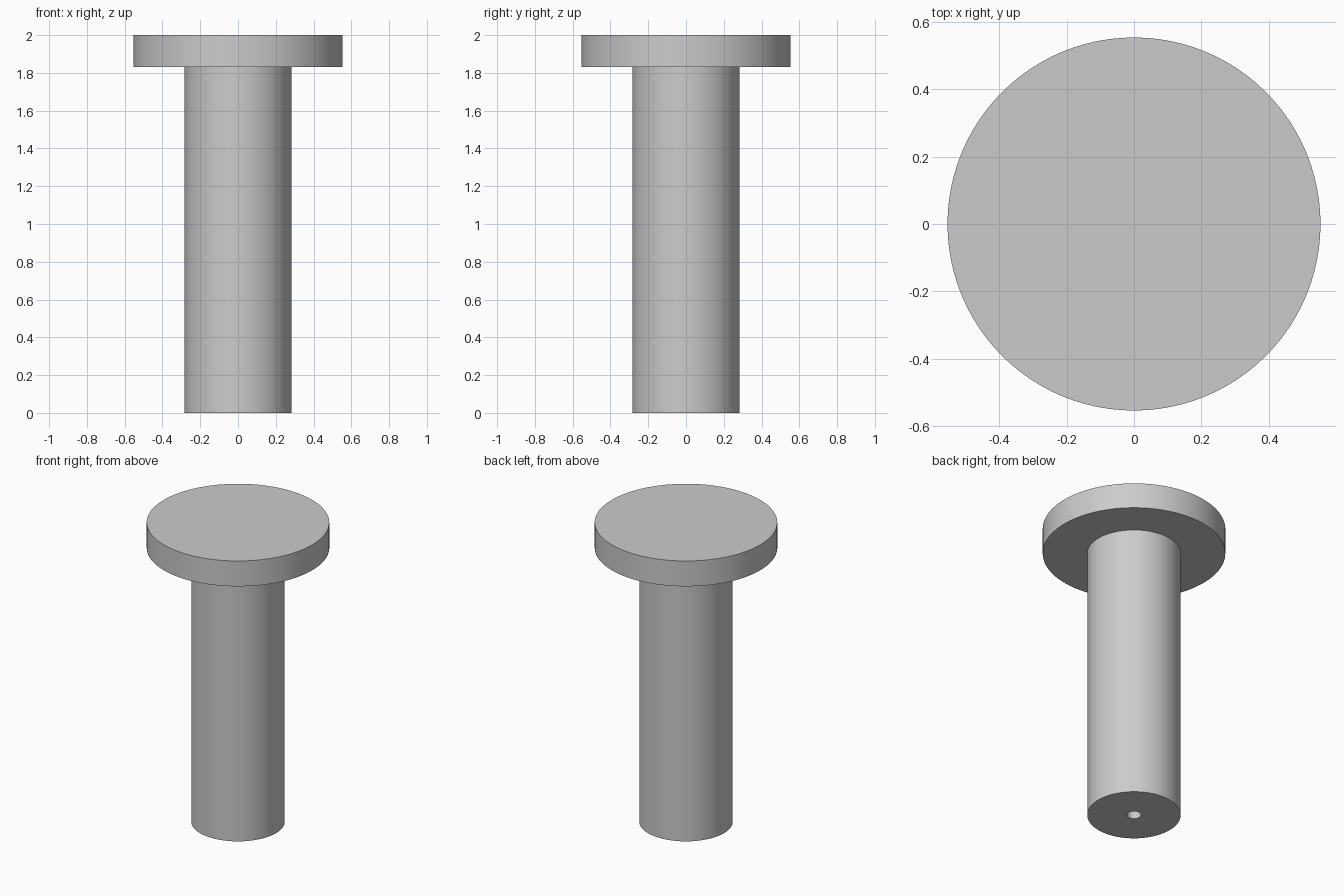
import bpy, bmesh, math

cube = bpy.data.objects.get("Cube")
if cube:
    bpy.data.objects.remove(cube, do_unlink=True)

SEGMENTS = 96
grey = bpy.data.materials.new("light_grey")
grey.use_nodes = True
colour = (0.6, 0.6, 0.6, 1)
grey.diffuse_color = colour
grey.node_tree.nodes["Principled BSDF"].inputs["Base Color"].default_value = colour


def lathe(name, profile):
    """Revolve a (radius, height) profile around z."""
    bm = bmesh.new()
    verts = [bm.verts.new((r, 0, z)) for r, z in profile]
    edges = [bm.edges.new(pair) for pair in zip(verts, verts[1:])]
    bmesh.ops.spin(bm, geom=verts + edges, cent=(0, 0, 0), axis=(0, 0, 1),
                   angle=math.tau, steps=SEGMENTS, use_merge=True)
    bmesh.ops.remove_doubles(bm, verts=bm.verts, dist=1e-5)
    bmesh.ops.recalc_face_normals(bm, faces=bm.faces)
    mesh = bpy.data.meshes.new(name)
    bm.to_mesh(mesh)
    bm.free()
    mesh.materials.append(grey)
    obj = bpy.data.objects.new(name, mesh)
    bpy.context.collection.objects.link(obj)
    bpy.ops.object.select_all(action='DESELECT')
    obj.select_set(True)
    bpy.context.view_layer.objects.active = obj
    bpy.ops.object.shade_smooth_by_angle(angle=math.radians(30))
    return obj


# Pin with a flat head and a blind centre hole in its lower end
shaft, head, hole = 0.283, 0.553, 0.043
neck, top, hole_depth = 1.83, 2.0, 0.8
lathe("headed_pin", [(0, hole_depth), (hole, hole_depth), (hole, 0), (shaft, 0),
                     (shaft, neck), (head, neck), (head, top), (0, top)])
